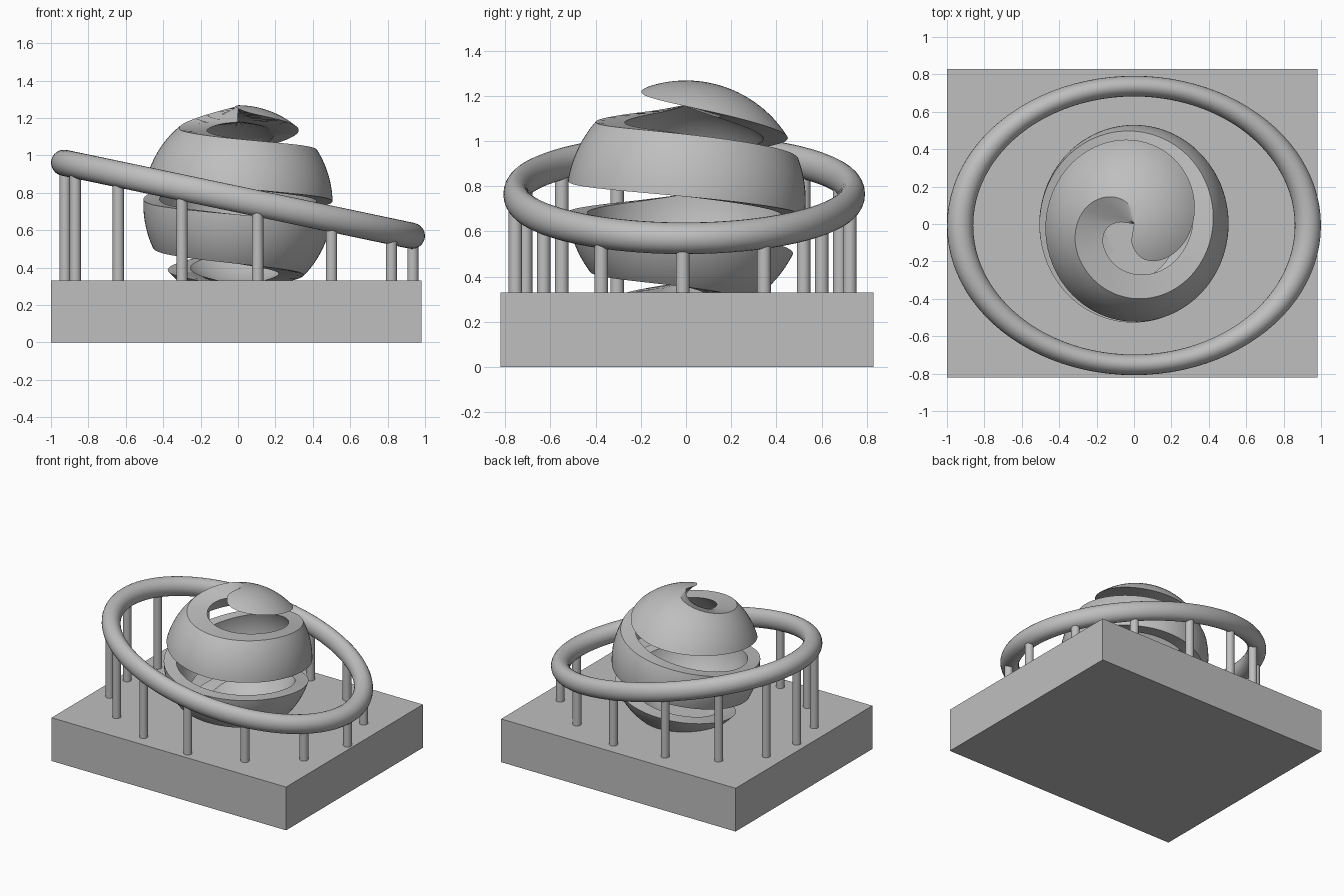
import bpy
import bmesh
from math import sin, cos, radians, sqrt, atan, hypot
from mathutils import Matrix

cube = bpy.data.objects.get("Cube")
if cube:
    bpy.data.objects.remove(cube, do_unlink=True)

stone = bpy.data.materials.new("stone_grey")
stone.use_nodes = True
GREY = (0.52, 0.52, 0.52, 1)
stone.diffuse_color = GREY
stone.node_tree.nodes["Principled BSDF"].inputs["Base Color"].default_value = GREY

SLOPE = 0.21
RING_Z = 0.765
BASE_TOP = 0.33


def finish(name, bm, smooth=True):
    bmesh.ops.recalc_face_normals(bm, faces=bm.faces)
    mesh = bpy.data.meshes.new(name)
    bm.to_mesh(mesh)
    bm.free()
    mesh.materials.append(stone)
    obj = bpy.data.objects.new(name, mesh)
    bpy.context.collection.objects.link(obj)
    if smooth:
        bpy.ops.object.select_all(action="DESELECT")
        obj.select_set(True)
        bpy.context.view_layer.objects.active = obj
        bpy.ops.object.shade_smooth_by_angle(angle=radians(35))
    return obj


def skin(bm, rows, close_rows=False):
    """Join rows of vertices, each row a closed loop, with quads."""
    count = len(rows)
    for i in range(count if close_rows else count - 1):
        a, b = rows[i], rows[(i + 1) % count]
        for j in range(len(a)):
            k = (j + 1) % len(a)
            bm.faces.new((a[j], a[k], b[k], b[j]))


# Base block
bm = bmesh.new()
bmesh.ops.create_cube(bm, size=1, matrix=Matrix.Translation((-0.01, 0.005, BASE_TOP / 2))
                      @ Matrix.Diagonal((1.98, 1.65, BASE_TOP, 1)))
finish("base_block", bm, smooth=False)

# Tilted oval ring
bm = bmesh.new()
rows = []
for i in range(96):
    t = radians(i * 360 / 96)
    rows.append([])
    for j in range(24):
        p = radians(j * 15)
        r = 0.745 + 0.055 * cos(p)
        rows[-1].append(bm.verts.new((1.275 * r * cos(t), r * sin(t), 0.07 * sin(p))))
skin(bm, rows, close_rows=True)
ring = finish("tilted_ring", bm)
ring.location = (0, -0.008, RING_Z)
ring.rotation_euler = (0, atan(SLOPE), 0)

# Posts from the base up into the ring
POSTS = [(0.935, 0), (0.82, 0.36), (0.5, 0.615), (0.105, 0.74),
         (-0.30, 0.695), (-0.64, 0.535), (-0.87, 0.29), (-0.925, 0)]
for n, (x, dy) in enumerate(POSTS):
    for side in ((-1, 1) if dy else (1,)):
        low, top = BASE_TOP - 0.02, RING_Z - SLOPE * x - 0.02
        bm = bmesh.new()
        bmesh.ops.create_cone(bm, cap_ends=True, segments=24, radius1=0.03, radius2=0.03,
                              depth=top - low,
                              matrix=Matrix.Translation((x, -0.015 + side * dy, (low + top) / 2)))
        finish(f"post_{n}_{'back' if side > 0 else 'front'}", bm)

# Spiral shell: turn angle, polar angle of the upper and of the lower edge
EDGES = [(-100, 2, 10), (-70, 1, 24), (0, 1, 38), (80, 2, 57), (135, 23, 64),
         (180, 39, 69), (270, 49, 81), (360, 56, 88), (450, 69, 98),
         (540, 88, 117), (630, 96, 127), (720, 103, 136), (810, 117, 150),
         (900, 133, 165), (990, 146, 174), (1080, 165, 178)]
OUTER, INNER, CENTRE_Z = 0.53, 0.44, 0.738


def linear(t, col):
    t = min(max(t, EDGES[0][0]), EDGES[-1][0])
    for a, b in zip(EDGES, EDGES[1:]):
        if t <= b[0]:
            return a[col] + (b[col] - a[col]) * (t - a[0]) / (b[0] - a[0])


def edge(t, col):
    """Softened edge angle; the window narrows near the start tip."""
    w = min(30, (t - EDGES[0][0]) / 2)
    return sum(linear(t + w * k / 4, col) for k in range(-4, 5)) / 9


bm = bmesh.new()
rows = []
STEPS = 14
for t in range(EDGES[0][0], EDGES[-1][0] + 1, 4):
    top, low = edge(t, 1), edge(t, 2)
    outer, inner = [], []
    for j in range(STEPS + 1):
        p = radians(top + (low - top) * j / STEPS)
        z = OUTER * cos(p)
        outer.append((OUTER * sin(p), z))
        # Level cuts: the inner wall sits at the same height as the outer one
        inner.append((sqrt(max(INNER ** 2 - z * z, 0.000004)), z))
    a = radians(t)
    rows.append([bm.verts.new((0.955 * r * cos(a), r * sin(a), z + CENTRE_Z))
                 for r, z in outer + inner[::-1]])
skin(bm, rows)
bm.faces.new(rows[0])
bm.faces.new(rows[-1])
finish("spiral_shell", bm)
